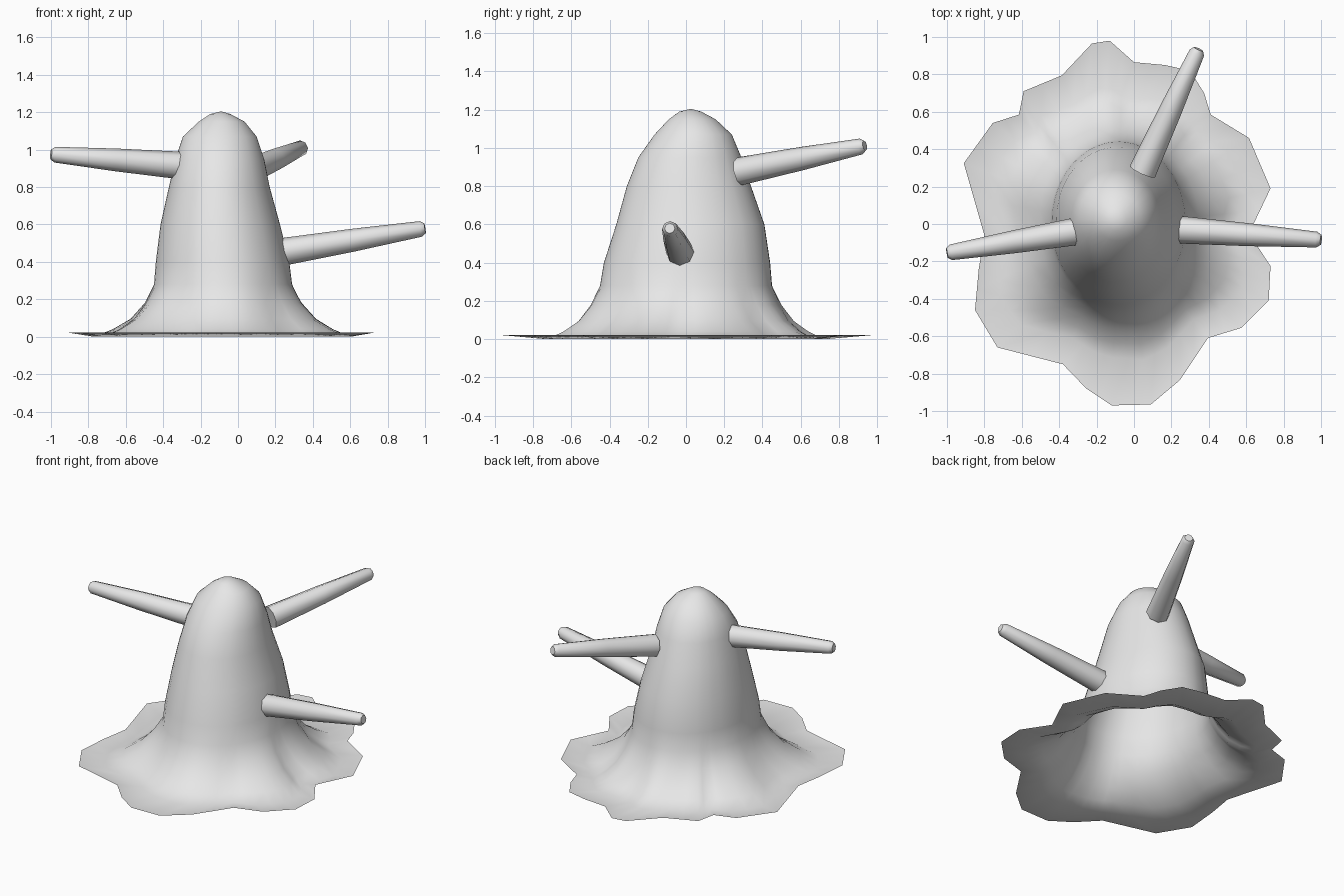
import bpy, bmesh, math
from mathutils import Vector

if "Cube" in bpy.data.objects:
    bpy.data.objects.remove(bpy.data.objects["Cube"])

grey = bpy.data.materials.new("plain grey")
grey.diffuse_color = (0.8, 0.8, 0.8, 1)
grey.use_nodes = True
grey.node_tree.nodes["Principled BSDF"].inputs["Base Color"].default_value = grey.diffuse_color


def finish(bm, name, angle):
    bmesh.ops.recalc_face_normals(bm, faces=bm.faces[:])
    mesh = bpy.data.meshes.new(name)
    bm.to_mesh(mesh)
    bm.free()
    obj = bpy.data.objects.new(name, mesh)
    bpy.context.collection.objects.link(obj)
    mesh.materials.append(grey)
    bpy.ops.object.select_all(action='DESELECT')
    obj.select_set(True)
    bpy.context.view_layer.objects.active = obj
    bpy.ops.object.shade_smooth_by_angle(angle=math.radians(angle))
    return obj


def bridge(bm, a, b):
    n = len(a)
    for i in range(n):
        j = (i + 1) % n
        bm.faces.new((a[i], a[j], b[j], b[i]))


# Ragged outline of the spreading skirt, counter-clockwise from the right
rim = [(.73, .19), (.615, .46), (.41, .585), (.375, .70), (.30, .82),
       (.165, .85), (0, .865), (-.13, .98), (-.225, .965), (-.385, .795),
       (-.59, .71), (-.615, .585), (-.755, .54), (-.91, .325), (-.80, -.06),
       (-.83, -.24), (-.85, -.46), (-.73, -.66), (-.38, -.75), (-.255, -.88),
       (-.12, -.97), (.09, -.965), (.245, -.835), (.395, -.61), (.575, -.555),
       (.72, -.41), (.73, -.225), (.615, -.05)]
outline = []
for i, p in enumerate(rim):
    q = rim[(i + 1) % len(rim)]
    outline += [Vector(p), (Vector(p) + Vector(q)) / 2]
angles = [math.atan2(p.y / .45, (p.x + .08) / .37) for p in outline]

# Dome levels: height, left, right, front, back
levels = [(.28, -.45, .29, -.45, .45),
          (.40, -.44, .275, -.43, .44),
          (.60, -.415, .225, -.365, .41),
          (.80, -.37, .17, -.31, .34),
          (.95, -.335, .14, -.25, .29),
          (1.07, -.295, .10, -.165, .24),
          (1.15, -.21, .035, -.09, .155),
          (1.19, -.15, -.04, -.035, .08)]


def level_points(z, x0, x1, y0, y1):
    return [Vector(((x0 + x1) / 2 + (x1 - x0) / 2 * math.cos(a),
                    (y0 + y1) / 2 + (y1 - y0) / 2 * math.sin(a), z))
            for a in angles]


# Open dome with a flared skirt, one continuous shell
bm = bmesh.new()
foot = level_points(*levels[0])
rings = [[bm.verts.new((p.x, p.y, .022)) for p in outline]]
for u, z in [(1, 0), (.7, .04), (.42, .095), (.18, .18)]:
    ring = []
    for p, f, a in zip(outline, foot, angles):
        t = u * (.5 + .22 * abs(math.cos(a)))
        ring.append(bm.verts.new((f.x + (p.x - f.x) * t,
                                  f.y + (p.y - f.y) * t, z)))
    rings.append(ring)
for level in levels:
    rings.append([bm.verts.new(p) for p in level_points(*level)])
for a, b in zip(rings, rings[1:]):
    bridge(bm, a, b)
apex = bm.verts.new((-.09, .025, 1.205))
top = rings[-1]
for i in range(len(top)):
    bm.faces.new((top[i], top[(i + 1) % len(top)], apex))
finish(bm, "mound_shell", 60)


# Tapering spikes that stick out of the dome
def spike(name, start, end):
    start, end = Vector(start), Vector(end)
    axis = end - start
    turn = axis.to_track_quat('Z', 'Y')
    bm = bmesh.new()
    rows = []
    for t, r in [(0, .074), (.5, .061), (.97, .042), (1, .027)]:
        rows.append([bm.verts.new(start + axis * t + turn @ Vector(
            (r * math.cos(k * math.pi / 4), r * math.sin(k * math.pi / 4), 0)))
            for k in range(8)])
    for a, b in zip(rows, rows[1:]):
        bridge(bm, a, b)
    bm.faces.new(rows[0][::-1])
    bm.faces.new(rows[-1])
    finish(bm, name, 50)


spike("left_spike", (-.30, -.038, .915), (-1.0, -.155, .975))
spike("right_spike", (.235, -.03, .453), (1.0, -.085, .58))
spike("back_spike", (.045, .28, .878), (.345, .935, 1.012))
